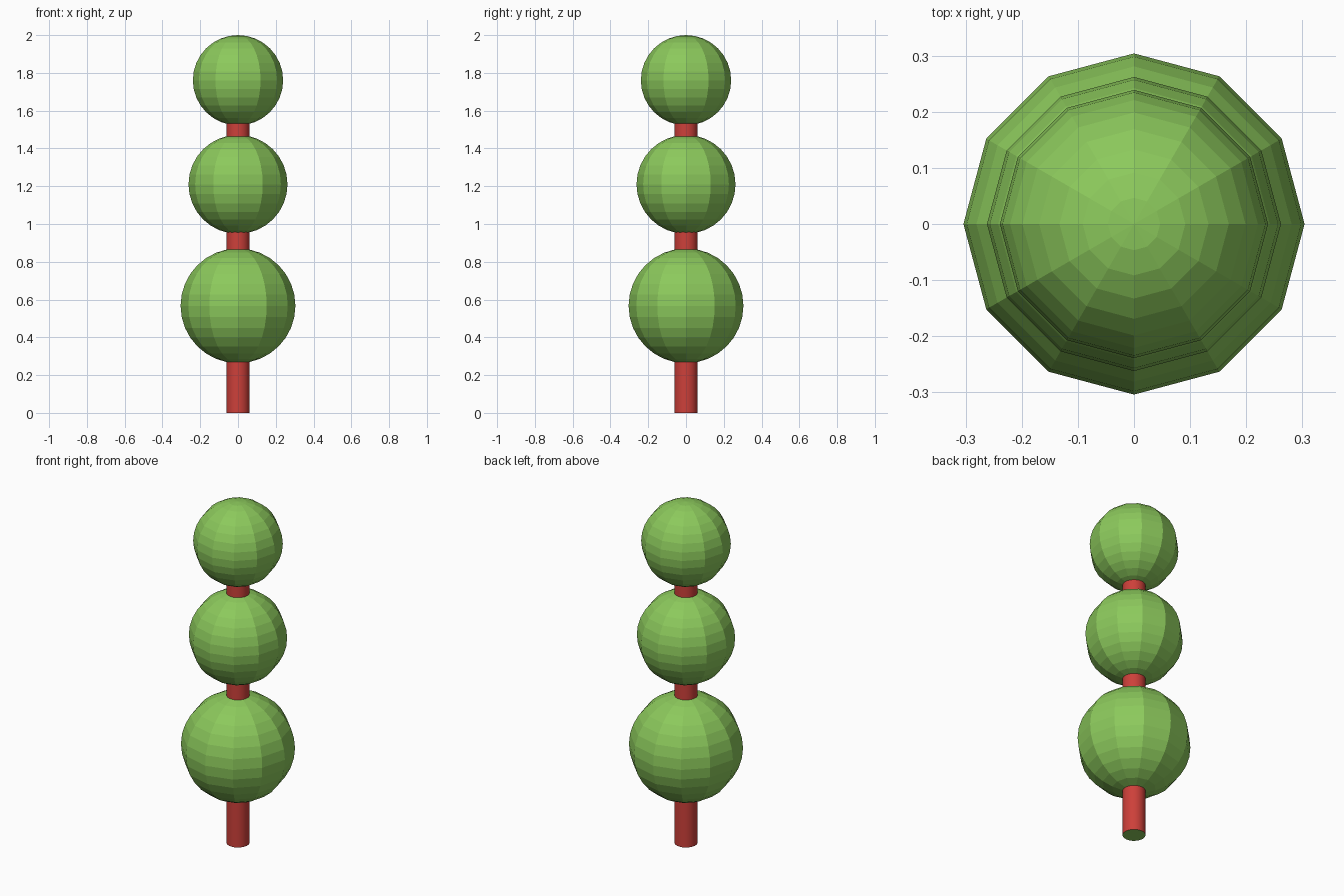
import bpy
import math

cube = bpy.data.objects.get("Cube")
if cube:
    bpy.data.objects.remove(cube, do_unlink=True)


def material(name, color):
    mat = bpy.data.materials.new(name)
    mat.use_nodes = True
    mat.diffuse_color = color
    mat.node_tree.nodes["Principled BSDF"].inputs["Base Color"].default_value = color
    return mat


leaf_green = material("leaf green", (0.262, 0.584, 0.107, 1))
trunk_red = material("trunk red", (0.61, 0.051, 0.042, 1))

# Faceted foliage balls: name, radius, centre height
for name, radius, height in (("lower_foliage", 0.304, 0.567),
                             ("middle_foliage", 0.262, 1.21),
                             ("upper_foliage", 0.239, 1.761)):
    bpy.ops.mesh.primitive_uv_sphere_add(segments=12, ring_count=16,
                                         radius=radius, location=(0, 0, height))
    ball = bpy.context.object
    ball.name = name
    ball.data.materials.append(leaf_green)
    bpy.ops.object.shade_flat()

# Round trunk running through the balls, with green end caps
trunk_height = 1.7
bpy.ops.mesh.primitive_cylinder_add(vertices=24, radius=0.061, depth=trunk_height,
                                    location=(0, 0, trunk_height / 2))
trunk = bpy.context.object
trunk.name = "trunk"
trunk.data.materials.append(trunk_red)
trunk.data.materials.append(leaf_green)
for face in trunk.data.polygons:
    face.material_index = 1 if abs(face.normal.z) > 0.5 else 0
bpy.ops.object.shade_smooth_by_angle(angle=math.radians(30))
